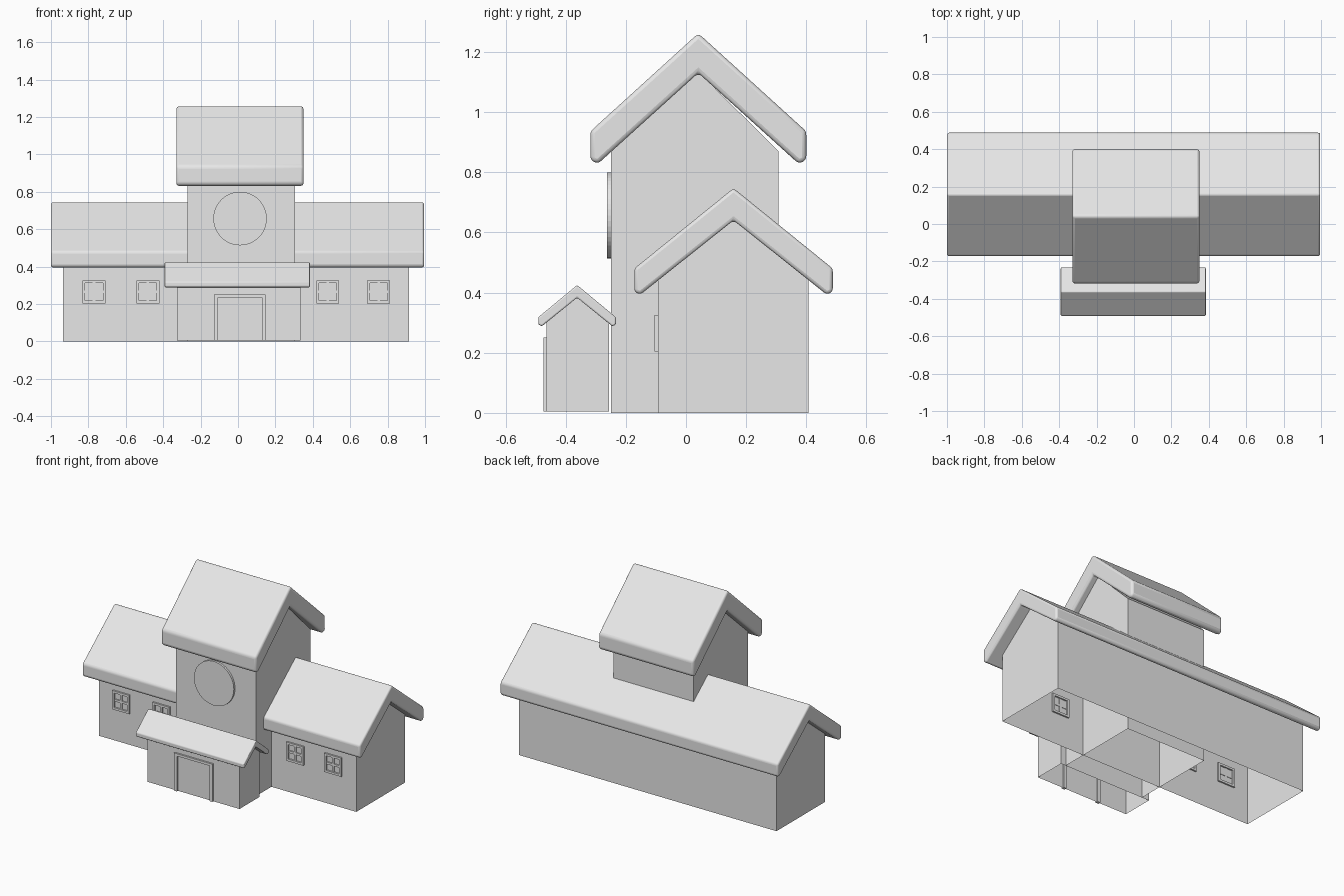
import bpy, bmesh, math
from mathutils import Vector

cube = bpy.data.objects.get("Cube")
if cube:
    bpy.data.objects.remove(cube)

grey = bpy.data.materials.new("plain_grey")
grey.use_nodes = True
grey.diffuse_color = (0.8, 0.8, 0.8, 1)
grey.node_tree.nodes["Principled BSDF"].inputs["Base Color"].default_value = (0.8, 0.8, 0.8, 1)


def finish(name, bm):
    bmesh.ops.recalc_face_normals(bm, faces=bm.faces[:])
    mesh = bpy.data.meshes.new(name)
    bm.to_mesh(mesh)
    bm.free()
    mesh.materials.append(grey)
    obj = bpy.data.objects.new(name, mesh)
    bpy.context.collection.objects.link(obj)
    return obj


def extrude_x(name, profile, x0, x1, open_bottom=False):
    """Extrude a (y, z) outline along x; the closing side may be left open."""
    bm = bmesh.new()
    a = [bm.verts.new((x0, y, z)) for y, z in profile]
    b = [bm.verts.new((x1, y, z)) for y, z in profile]
    bm.faces.new(a)
    bm.faces.new(b)
    n = len(profile)
    for i in range(n - 1 if open_bottom else n):
        j = (i + 1) % n
        bm.faces.new((a[i], a[j], b[j], b[i]))
    return finish(name, bm)


def walls(name, x0, x1, y0, y1, base, eave, ridge_y, ridge):
    return extrude_x(name, [(y0, base), (y0, eave), (ridge_y, ridge), (y1, eave), (y1, base)],
                     x0, x1, open_bottom=True)


def roof(name, x0, x1, y0, y1, ridge, under, shoulder, tip, inset, bevel):
    """Bent slab with plumb-cut eaves and softly rounded edges."""
    mid = (y0 + y1) / 2
    obj = extrude_x(name, [(y0, tip + inset / 2), (y0, shoulder), (mid, ridge), (y1, shoulder),
                           (y1, tip + inset / 2), (y1 - inset, tip), (mid, under),
                           (y0 + inset, tip)], x0, x1)
    mod = obj.modifiers.new("rounded_edges", "BEVEL")
    mod.width = bevel
    mod.segments = 3
    mod.limit_method = "ANGLE"
    mod.angle_limit = math.radians(30)
    bpy.ops.object.select_all(action="DESELECT")
    obj.select_set(True)
    bpy.context.view_layer.objects.active = obj
    bpy.ops.object.shade_smooth_by_angle(angle=math.radians(35))
    return obj


def add_box(bm, x0, x1, y0, y1, z0, z1):
    size = Vector((x1 - x0, y1 - y0, z1 - z0))
    middle = Vector((x0 + x1, y0 + y1, z0 + z1)) / 2
    for v in bmesh.ops.create_cube(bm, size=1)["verts"]:
        v.co = v.co * size + middle


# Long main building
walls("main_walls", -0.935, 0.915, -0.093, 0.407, 0, 0.445, 0.157, 0.65)
roof("main_roof", -1.0, 0.995, -0.172, 0.488, 0.747, 0.64, 0.48, 0.393, 0.02, 0.012)

# Central tower
walls("tower_walls", -0.27, 0.305, -0.25, 0.308, 0, 0.87, 0.04, 1.135)
roof("tower_roof", -0.33, 0.35, -0.318, 0.4, 1.262, 1.13, 0.936, 0.828, 0.025, 0.014)

# Round plate on the tower front
bm = bmesh.new()
bmesh.ops.create_cone(bm, cap_ends=True, segments=48, radius1=0.143, radius2=0.143, depth=0.03)
for v in bm.verts:
    v.co = (v.co.x + 0.011, v.co.z - 0.248, v.co.y + 0.657)
finish("tower_disc", bm)

# Entrance porch
walls("porch_walls", -0.327, 0.335, -0.463, -0.256, 0.005, 0.315, -0.362, 0.385)
roof("porch_roof", -0.392, 0.384, -0.491, -0.233, 0.425, 0.383, 0.318, 0.288, 0.012, 0.005)

# Door surround: two posts and a lintel
bm = bmesh.new()
add_box(bm, -0.128, -0.108, -0.474, -0.455, 0.005, 0.25)
add_box(bm, 0.128, 0.148, -0.474, -0.455, 0.005, 0.25)
add_box(bm, -0.108, 0.128, -0.474, -0.455, 0.234, 0.25)
finish("door_frame", bm)

# Four-pane windows along the main front
for i, cx in enumerate((-0.77, -0.482, 0.48, 0.752)):
    bm = bmesh.new()
    half, bar, cz = 0.061, 0.014, 0.265
    front, back = -0.104, -0.083
    for side in (-1, 1):
        edge = side * (half - bar / 2)
        add_box(bm, cx + edge - bar / 2, cx + edge + bar / 2, front, back, cz - half, cz + half)
        add_box(bm, cx - half + bar, cx + half - bar, front, back,
                cz + edge - bar / 2, cz + edge + bar / 2)
    inner = half - bar
    add_box(bm, cx - bar / 2, cx + bar / 2, front + 0.003, -0.09, cz - inner, cz + inner)
    add_box(bm, cx - inner, cx + inner, front + 0.003, -0.09, cz - bar / 2, cz + bar / 2)
    finish(f"window_{i + 1}", bm)
